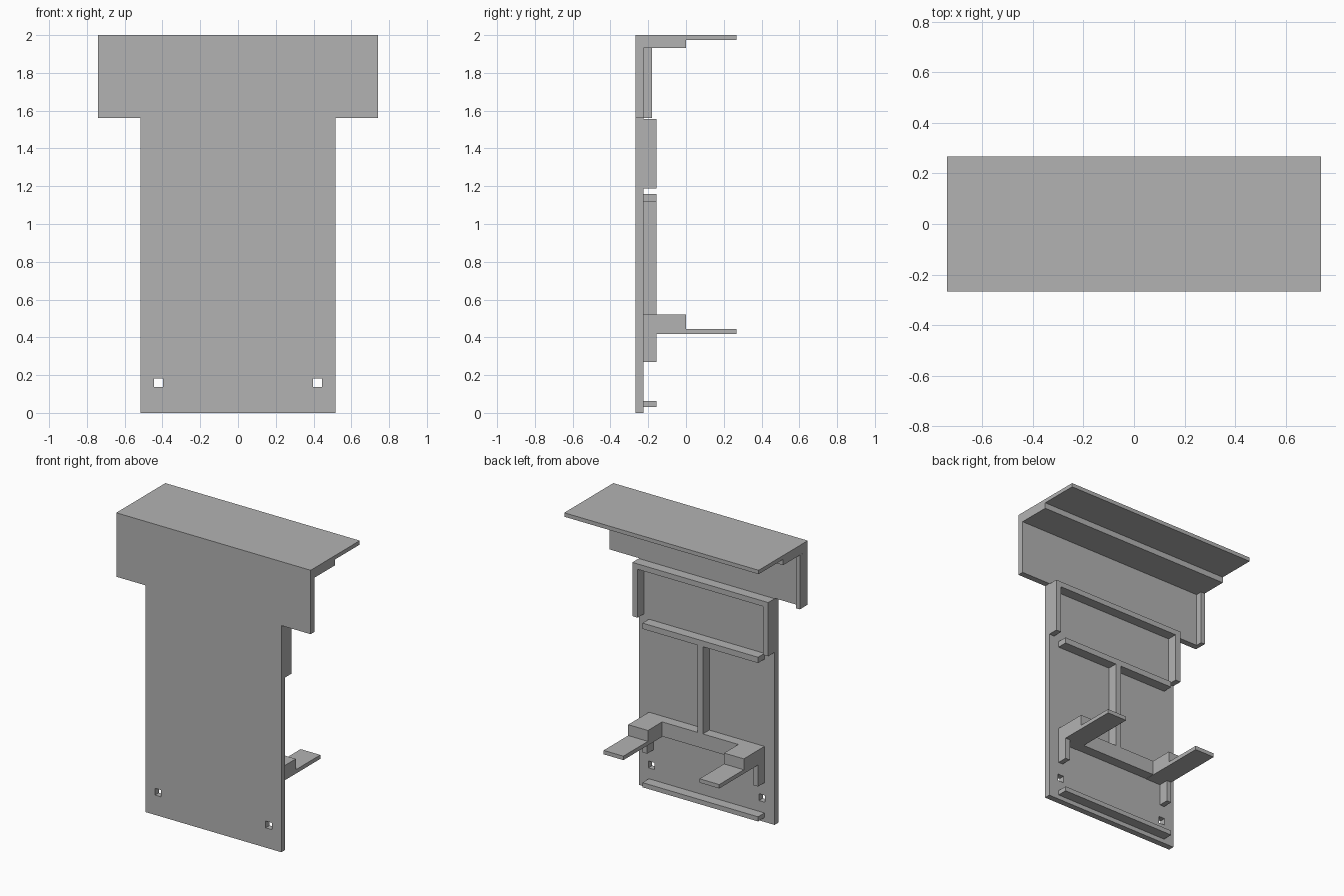
import bpy, bmesh
from mathutils import Vector

cube = bpy.data.objects.get("Cube")
if cube:
    bpy.data.objects.remove(cube, do_unlink=True)

grey = bpy.data.materials.new("plain grey")
grey.use_nodes = True
grey.diffuse_color = (0.45, 0.45, 0.45, 1)
grey.node_tree.nodes["Principled BSDF"].inputs["Base Color"].default_value = grey.diffuse_color

FRONT, BACK, RIB = -0.267, -0.225, -0.155   # panel front, panel back, rib depth


def prism(name, loops, offset):
    """Fill closed loops (first outer, rest holes) and extrude by offset."""
    bm = bmesh.new()
    for loop in loops:
        verts = [bm.verts.new(p) for p in loop]
        for a, b in zip(verts, verts[1:] + verts[:1]):
            bm.edges.new((a, b))
    bmesh.ops.triangle_fill(bm, edges=bm.edges[:], use_beauty=True)
    out = bmesh.ops.extrude_face_region(bm, geom=bm.faces[:], use_keep_orig=True)
    moved = [g for g in out["geom"] if isinstance(g, bmesh.types.BMVert)]
    bmesh.ops.translate(bm, verts=moved, vec=Vector(offset))
    bmesh.ops.recalc_face_normals(bm, faces=bm.faces[:])
    mesh = bpy.data.meshes.new(name)
    bm.to_mesh(mesh)
    bm.free()
    mesh.materials.append(grey)
    obj = bpy.data.objects.new(name, mesh)
    bpy.context.collection.objects.link(obj)
    return obj


def side_profile(name, x0, x1, yz):
    return prism(name, [[(x0, y, z) for y, z in yz]], (x1 - x0, 0, 0))


def rib(name, x0, x1, z0, z1, depth=RIB):
    return side_profile(name, x0, x1, [(BACK, z0), (depth, z0), (depth, z1), (BACK, z1)])


def rect(x0, x1, z0, z1):
    return [(x0, z0), (x1, z0), (x1, z1), (x0, z1)]


# T-shaped front panel with two square holes
half = [(0.517, 0), (0.517, 1.56), (0.74, 1.56), (0.74, 2)]
outline = half + [(-x, z) for x, z in reversed(half)]
loops = [outline, rect(0.398, 0.444, 0.136, 0.183), rect(-0.444, -0.398, 0.136, 0.183)]
prism("front_panel", [[(x, FRONT, z) for x, z in l] for l in loops], (0, BACK - FRONT, 0))

# Stepped top shelf and the single side lip of the head
side_profile("top_shelf", -0.74, 0.74,
             [(BACK, 1.933), (0, 1.933), (0, 1.973), (0.267, 1.973), (0.267, 2), (BACK, 2)])
rib("head_side_lip", -0.741, -0.71, 1.56, 1.933, -0.18)

# Ribs on the back of the panel
rib("upper_frame_top", -0.517, 0.517, 1.52, 1.557)
rib("middle_rib", -0.44, 0.44, 1.12, 1.16)
rib("centre_post", -0.02, 0.02, 0.52, 1.12)
rib("lower_crossbar", -0.29, 0.29, 0.42, 0.52)
rib("bottom_rib", -0.44, 0.44, 0.03, 0.062)

# Mirrored frame sides, stepped arms and legs
for side, s in (("left", 1), ("right", -1)):
    rib(side + "_upper_frame_side", s * 0.477, s * 0.517, 1.187, 1.52)
    rib(side + "_bracket_leg", s * 0.405, s * 0.44, 0.27, 0.418)
    side_profile(side + "_bracket_arm", s * 0.29, s * 0.44,
                 [(BACK, 0.418), (0.267, 0.418), (0.267, 0.445),
                  (0, 0.445), (0, 0.52), (BACK, 0.52)])
